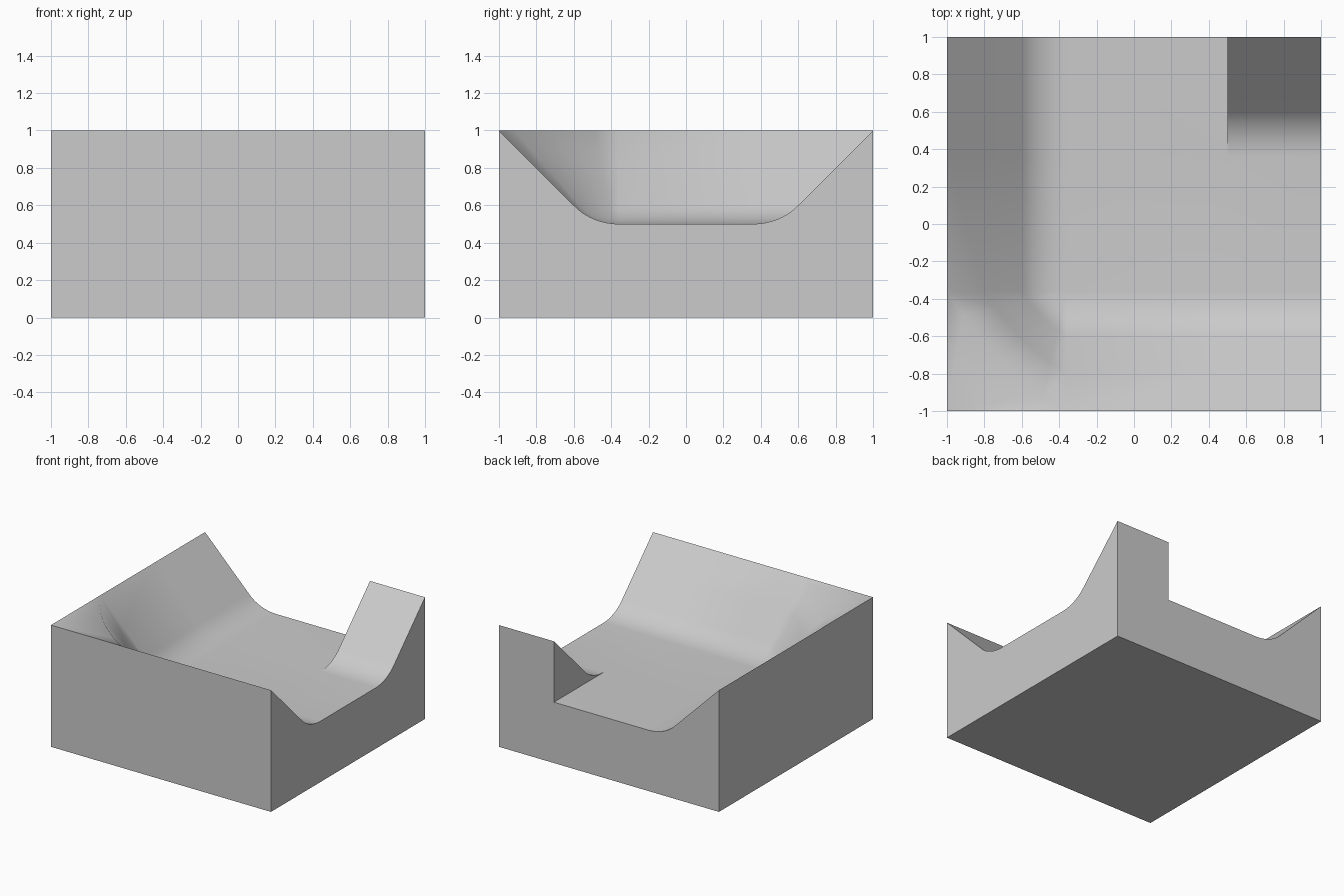
import bpy, bmesh, math

if "Cube" in bpy.data.objects:
    bpy.data.objects.remove(bpy.data.objects["Cube"])

FOOT = 0.36      # where the slopes meet the floor
CORNER = 0.72    # rim of the rounded inner corner on the diagonal
RADIUS = 0.34    # fillet between slope and floor
NOTCH = 0.5      # inner side of the short back ramp

# Slope profile: (distance from the centre, height), from rim to floor
profile = [(1, 1), (0.8, 0.8)]
for i in range(8, -1, -1):
    a = math.radians(45 * i / 8)
    profile.append((FOOT + RADIUS * math.sin(a), 0.84 - RADIUS * math.cos(a)))

bm = bmesh.new()
cache = {}


def vert(p):
    key = tuple(round(c, 3) for c in p)
    if key not in cache:
        cache[key] = bm.verts.new(key)
    return cache[key]


def face(points):
    """Add a polygon, merging repeated points."""
    verts = list(dict.fromkeys(vert(p) for p in points))
    if len(verts) > 2:
        bm.faces.new(verts)


def loft(sections):
    """Skin neighbouring sections with quads."""
    for s, t in zip(sections, sections[1:]):
        for i in range(len(s) - 1):
            face([s[i], s[i + 1], t[i + 1], t[i]])


def left_section(y):
    return [(-d, y, z) for d, z in profile]


def front_section(x):
    return [(x, -d, z) for d, z in profile]


def back_section(x):
    return [(x, d, z) for d, z in profile]


def corner_section(t):
    """Curve from the side slope through the diagonal to the front slope."""
    a, b, c = (1 - t) * (1 - 2 * t), 4 * t * (1 - t), t * (2 * t - 1)
    out = []
    for d, z in profile:
        m = FOOT + (d - FOOT) * (CORNER - FOOT) / (1 - FOOT)
        out.append((-a * d - b * m - c * FOOT, -a * FOOT - b * m - c * d, z))
    return out


# Side slope, rounded corner and front slope
corner = [corner_section(i / 6) for i in range(7)]
loft([left_section(1), left_section(FOOT)] + corner
     + [front_section(NOTCH), front_section(1)])

# Flat top behind the rounded corner
face([(-1, -1, 1)] + [s[0] for s in corner])

# Short ramp at the back and its upright inner side
loft([back_section(NOTCH), back_section(1)])
face(back_section(NOTCH) + [(NOTCH, 1, 0.5)])

# Floor
h = 0.5
face([(-FOOT, -FOOT, h), (NOTCH, -FOOT, h), (NOTCH, FOOT, h),
      (NOTCH, 1, h), (-FOOT, 1, h), (-FOOT, FOOT, h)])
face([(NOTCH, -FOOT, h), (1, -FOOT, h), (1, FOOT, h), (NOTCH, FOOT, h)])

# Outer walls and underside
face([(-1, -1, 0), (1, -1, 0), (1, -1, 1), (NOTCH, -1, 1),
      (-FOOT, -1, 1), (-1, -1, 1)])
face([(-1, -1, 0), (-1, -1, 1), (-1, -FOOT, 1), (-1, FOOT, 1),
      (-1, 1, 1), (-1, 1, 0)])
face([(1, -1, 0)] + front_section(1) + back_section(1)[::-1] + [(1, 1, 0)])
face([(-1, 1, 0)] + left_section(1)
     + [(NOTCH, 1, h), (NOTCH, 1, 1), (1, 1, 1), (1, 1, 0)])
face([(-1, -1, 0), (-1, 1, 0), (1, 1, 0), (1, -1, 0)])

bmesh.ops.recalc_face_normals(bm, faces=bm.faces[:])
mesh = bpy.data.meshes.new("terrain_block")
bm.to_mesh(mesh)
bm.free()
block = bpy.data.objects.new("terrain_block", mesh)
bpy.context.collection.objects.link(block)

# Plain grey material
grey = bpy.data.materials.new("light_grey")
grey.use_nodes = True
colour = (0.6, 0.6, 0.6, 1)
grey.diffuse_color = colour
grey.node_tree.nodes["Principled BSDF"].inputs["Base Color"].default_value = colour
mesh.materials.append(grey)

# Smooth slopes with sharp outer edges
bpy.ops.object.select_all(action="DESELECT")
block.select_set(True)
bpy.context.view_layer.objects.active = block
bpy.ops.object.shade_smooth_by_angle(angle=math.radians(55))
